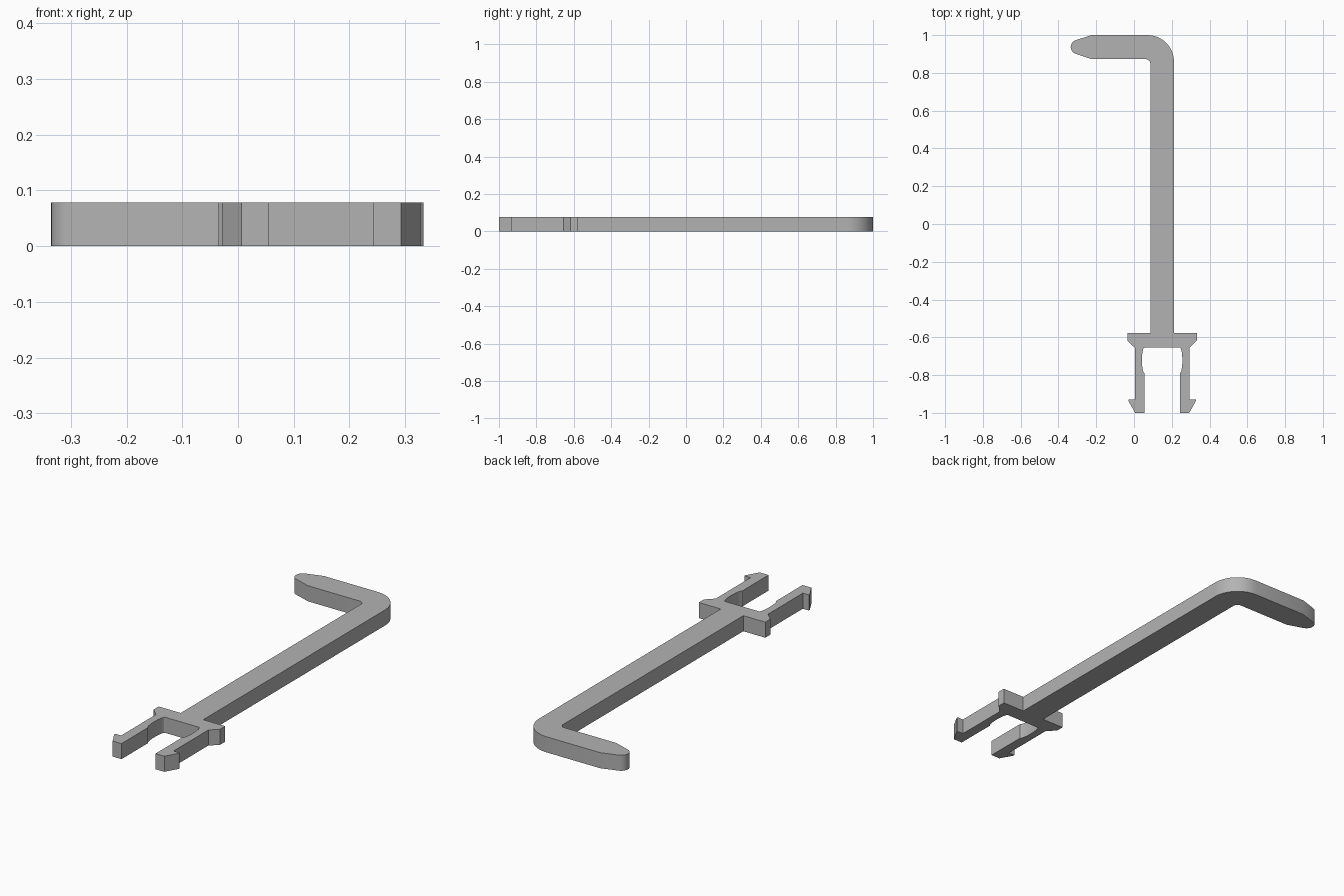
import bpy
import bmesh
import math
from mathutils import Vector

THICKNESS = 0.078
CLIP_X = 0.149        # centre line of the shaft and clip

cube = bpy.data.objects.get("Cube")
if cube:
    bpy.data.objects.remove(cube)

grey = bpy.data.materials.new("mid grey")
grey.use_nodes = True
grey.diffuse_color = (0.45, 0.45, 0.45, 1)
grey.node_tree.nodes["Principled BSDF"].inputs["Base Color"].default_value = (0.45, 0.45, 0.45, 1)


def arc(cx, cy, rx, ry, start, end, steps):
    """Points along an elliptical arc, angles in degrees."""
    angles = [math.radians(start + (end - start) * i / steps) for i in range(steps + 1)]
    return [(cx + rx * math.cos(a), cy + ry * math.sin(a)) for a in angles]


def extrude_outline(name, outline, height):
    """Solid plate with the given outline, standing on the ground."""
    bm = bmesh.new()
    face = bm.faces.new([bm.verts.new((x, y, 0)) for x, y in outline])
    top = bmesh.ops.extrude_face_region(bm, geom=[face])["geom"]
    moved = [v for v in top if isinstance(v, bmesh.types.BMVert)]
    bmesh.ops.translate(bm, verts=moved, vec=Vector((0, 0, height)))
    bmesh.ops.recalc_face_normals(bm, faces=bm.faces)
    mesh = bpy.data.meshes.new(name)
    bm.to_mesh(mesh)
    bm.free()
    mesh.materials.append(grey)
    obj = bpy.data.objects.new(name, mesh)
    bpy.context.collection.objects.link(obj)
    return obj


# Right half of the clip, as offsets from its centre line: flange, barbed leg, bowed inner side
half_clip = [(0.0625, -0.577), (0.184, -0.577), (0.184, -0.617), (0.145, -0.655),
             (0.145, -0.93), (0.178, -0.93), (0.178, -0.938), (0.143, -1.0), (0.094, -1.0)]
half_clip += arc(0.094, -0.722, 0.013, 0.067, -90, 90, 12)
clip = [(CLIP_X + x, y) for x, y in half_clip]
clip += [(CLIP_X - x, y) for x, y in reversed(half_clip)]

# Inner bend, tapered rounded tip, outer bend
hook = arc(0.0615, 0.848, 0.025, 0.025, 0, 90, 8)
hook += [(-0.225, 0.873)]
hook += arc(-0.297, 0.937, 0.038, 0.038, 255, 105, 14)
hook += [(-0.225, 1.0)]
hook += arc(0.0715, 0.86, 0.14, 0.14, 90, 0, 18)

hook_clip = extrude_outline("hooked_rod_with_clip", clip + hook, THICKNESS)

bpy.ops.object.select_all(action="DESELECT")
hook_clip.select_set(True)
bpy.context.view_layer.objects.active = hook_clip
bpy.ops.object.shade_smooth_by_angle(angle=math.radians(25))
